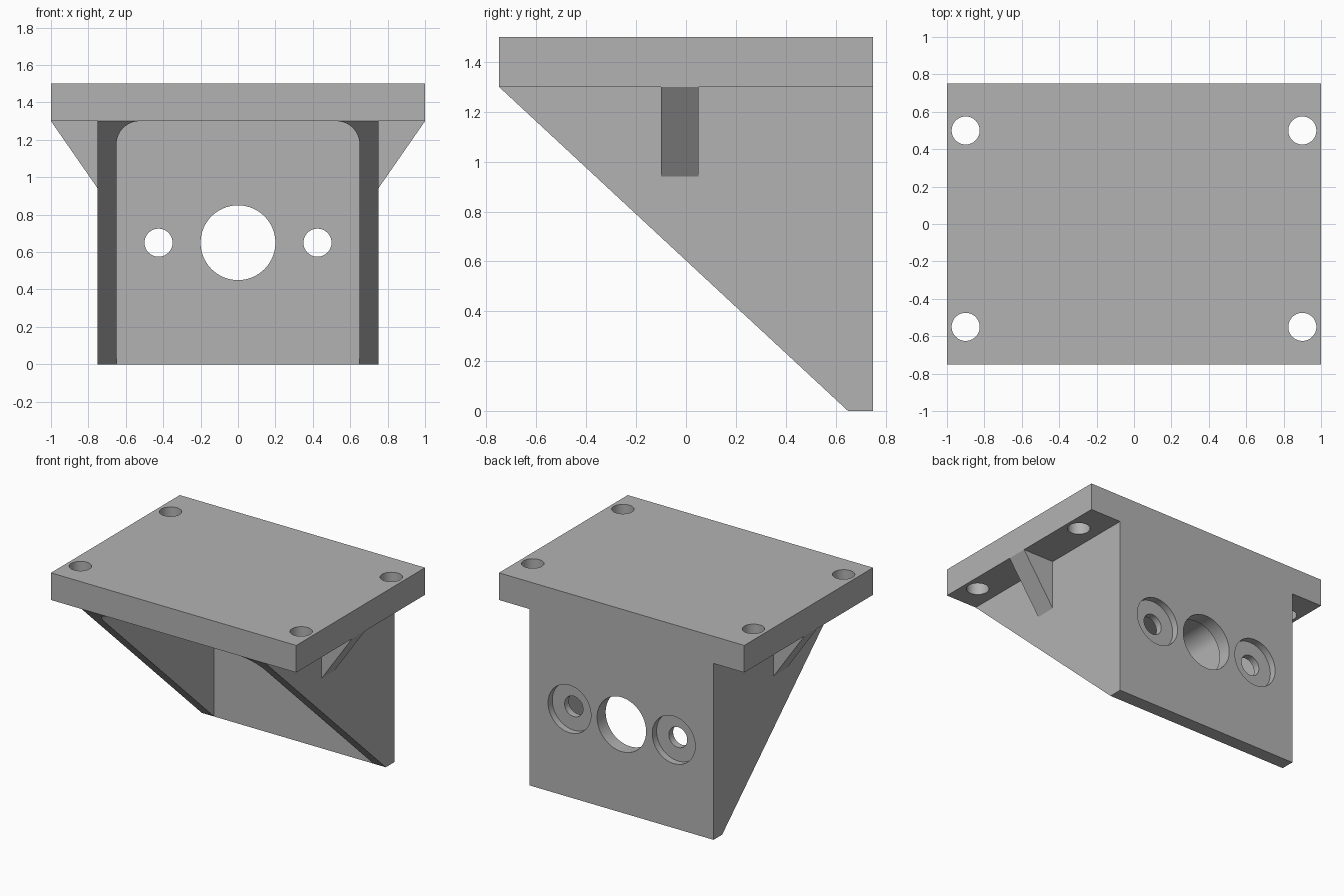
import bpy
import bmesh
from math import sin, cos, pi, radians
from mathutils import Vector

cube = bpy.data.objects.get("Cube")
if cube:
    bpy.data.objects.remove(cube, do_unlink=True)

grey = bpy.data.materials.new("matte grey")
grey.use_nodes = True
grey.diffuse_color = (0.45, 0.45, 0.45, 1)
grey.node_tree.nodes["Principled BSDF"].inputs["Base Color"].default_value = (0.45, 0.45, 0.45, 1)


def prism(name, profile, axis, start, end):
    """Extrude a 2D profile along an axis: x takes (y, z), y takes (x, z), z takes (x, y)."""
    bm = bmesh.new()
    place = {"x": lambda a, b: (start, a, b),
             "y": lambda a, b: (a, start, b),
             "z": lambda a, b: (a, b, start)}[axis]
    step = Vector([end - start if k == axis else 0 for k in "xyz"])
    face = bm.faces.new([bm.verts.new(place(a, b)) for a, b in profile])
    grown = bmesh.ops.extrude_face_region(bm, geom=[face])["geom"]
    bmesh.ops.translate(bm, vec=step, verts=[v for v in grown if isinstance(v, bmesh.types.BMVert)])
    bmesh.ops.recalc_face_normals(bm, faces=bm.faces)
    mesh = bpy.data.meshes.new(name)
    bm.to_mesh(mesh)
    bm.free()
    mesh.materials.append(grey)
    obj = bpy.data.objects.new(name, mesh)
    bpy.context.collection.objects.link(obj)
    return obj


def arc(cx, cy, r, a0, a1, n):
    return [(cx + r * cos(a0 + (a1 - a0) * i / n), cy + r * sin(a0 + (a1 - a0) * i / n))
            for i in range(n + 1)]


def circle(cx, cy, r, n=64):
    return arc(cx, cy, r, 0, 2 * pi, n)[:-1]


def combine(target, other, operation):
    mod = target.modifiers.new(operation.lower(), "BOOLEAN")
    mod.operation = operation
    mod.solver = "EXACT"
    mod.object = other
    bpy.context.view_layer.update()
    bpy.context.view_layer.objects.active = target
    bpy.ops.object.modifier_apply(modifier=mod.name)
    bpy.data.objects.remove(other, do_unlink=True)


FRONT, BACK, WALL = -0.75, 0.75, 0.1
UNDER, TOP = 1.3, 1.5
INSIDE = 0.65   # inner face of the side walls and back wall
FILLET = 0.125

# Wedge body, running up into the top plate
bracket = prism("mounting_bracket",
                [(FRONT, UNDER), (INSIDE, 0), (BACK, 0), (BACK, 1.4), (FRONT, 1.4)],
                "x", -0.75, 0.75)

# Hollow between the side walls, with rounded upper corners
hollow = [(-INSIDE, -0.1), (INSIDE, -0.1)]
hollow += arc(INSIDE - FILLET, UNDER - FILLET, FILLET, 0, pi / 2, 16)
hollow += arc(FILLET - INSIDE, UNDER - FILLET, FILLET, pi / 2, pi, 16)
combine(bracket, prism("hollow_cutter", hollow, "y", -1, INSIDE), "DIFFERENCE")

# Top plate
plate = [(-1, FRONT), (1, FRONT), (1, BACK), (-1, BACK)]
combine(bracket, prism("top_plate", plate, "z", UNDER, TOP), "UNION")

for side in (-1, 1):
    # Side gusset under the plate overhang
    gusset = [(0.7, 0.94), (0.75, 0.94), (1, UNDER), (1, 1.4), (0.7, 1.4)]
    combine(bracket, prism("gusset", [(side * x, z) for x, z in gusset], "y", -0.1, 0.05), "UNION")
    # Plate bolt holes
    for y in (-0.55, 0.5):
        combine(bracket, prism("bolt_hole", circle(side * 0.9, y, 0.075), "z", 1.2, 1.6), "DIFFERENCE")
    # Back wall screw hole and its counterbore
    combine(bracket, prism("screw_hole", circle(side * 0.425, 0.65, 0.075), "y", 0.5, 0.9), "DIFFERENCE")
    combine(bracket, prism("counterbore", circle(side * 0.425, 0.65, 0.175), "y", 0.7, 0.9), "DIFFERENCE")

# Large centre hole
combine(bracket, prism("centre_hole", circle(0, 0.65, 0.2), "y", 0.5, 0.9), "DIFFERENCE")

# Smooth the curved walls and keep the machined edges crisp
bpy.ops.object.select_all(action="DESELECT")
bracket.select_set(True)
bpy.context.view_layer.objects.active = bracket
bpy.ops.object.shade_smooth_by_angle(angle=radians(30))
